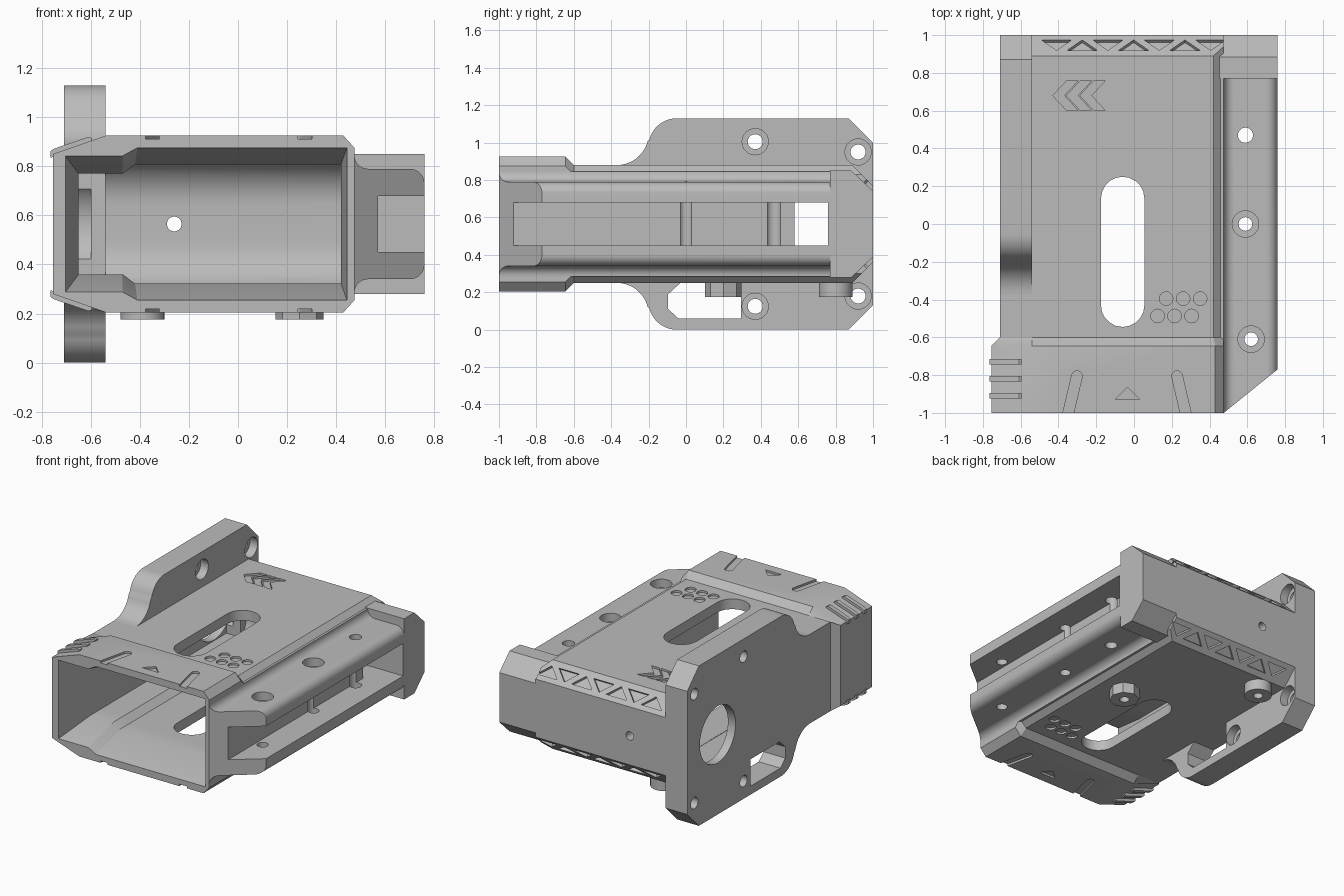
import bpy, bmesh, math
from mathutils import Vector, Matrix

cube = bpy.data.objects.get("Cube")
if cube:
    bpy.data.objects.remove(cube, do_unlink=True)

grey = bpy.data.materials.new("plain grey")
grey.use_nodes = True
grey.diffuse_color = (0.5, 0.5, 0.5, 1)
grey.node_tree.nodes["Principled BSDF"].inputs["Base Color"].default_value = (0.5, 0.5, 0.5, 1)

MID = 0.565  # height of the top/bottom symmetry plane


def flip(z):
    return 2 * MID - z


def loft(name, sections):
    """Closed solid through matching rings of 3D points."""
    bm = bmesh.new()
    rings = [[bm.verts.new(p) for p in s] for s in sections]
    n = len(rings[0])
    for a, b in zip(rings, rings[1:]):
        for i in range(n):
            bm.faces.new((a[i], a[(i + 1) % n], b[(i + 1) % n], b[i]))
    bm.faces.new(rings[0])
    bm.faces.new(rings[-1])
    bmesh.ops.recalc_face_normals(bm, faces=bm.faces)
    mesh = bpy.data.meshes.new(name)
    bm.to_mesh(mesh)
    bm.free()
    mesh.materials.append(grey)
    obj = bpy.data.objects.new(name, mesh)
    bpy.context.collection.objects.link(obj)
    return obj


def lift(pts, axis, h):
    k = "xyz".index(axis)
    return [tuple(p[:k]) + (h,) + tuple(p[k:]) for p in pts]


def prism(name, pts, axis, a, b):
    return loft(name, [lift(pts, axis, a), lift(pts, axis, b)])


def box(name, x, y, z):
    return prism(name, [(x[0], y[0]), (x[1], y[0]), (x[1], y[1]), (x[0], y[1])], "z", *z)


def arc(cx, cy, r, a, b, n=10):
    return [(cx + r * math.cos(math.radians(a + (b - a) * i / n)),
             cy + r * math.sin(math.radians(a + (b - a) * i / n))) for i in range(n + 1)]


def disc(cx, cy, r, n=32):
    return arc(cx, cy, r, 0, 360, n)[:-1]


def stadium(p, q, r):
    t = math.degrees(math.atan2(q[1] - p[1], q[0] - p[0]))
    return arc(*q, r, t - 90, t + 90) + arc(*p, r, t + 90, t + 270)


def mirrored(half):
    """Upper half profile plus its reflection below the middle."""
    return half + [(u, flip(v)) for u, v in reversed(half)]


def combine(obj, tools, op="DIFFERENCE"):
    for tool in tools:
        tool.hide_render = True
        mod = obj.modifiers.new("combine", "BOOLEAN")
        mod.operation, mod.solver, mod.object = op, "EXACT", tool
        graph = bpy.context.evaluated_depsgraph_get()
        mesh = bpy.data.meshes.new_from_object(obj.evaluated_get(graph))
        obj.modifiers.clear()
        obj.data = mesh
    return obj


cutters = []


def cutter(obj):
    cutters.append(obj)
    return obj


def engrave(pts, surface, depth=0.014, both=True):
    """Shallow pocket in the top surface and, optionally, the bottom."""
    out = [cutter(prism("pocket", pts, "z", surface - depth, surface + 0.05))]
    if both:
        out.append(cutter(prism("pocket", pts, "z", flip(surface) - 0.05, flip(surface) + depth)))
    return out


# Solid outer forms
body_ring = mirrored([(-0.71, 0.88), (-0.54, 0.88), (0.42, 0.88), (0.475, 0.83)])
collar_ring = mirrored([(-0.755, 0.85), (-0.54, 0.925), (0.43, 0.925), (0.475, 0.875)])
body = prism("main_body", body_ring, "y", -0.6, 1)
collar = loft("front_collar", [lift(collar_ring, "y", -1), lift(collar_ring, "y", -0.645),
                               lift(body_ring, "y", -0.6)])
rail_half = [(0.45, 0.845)] + arc(0.53, 0.845, 0.055, 180, 270) + arc(0.7, 0.73, 0.06, 90, 0)
rail = prism("side_rail", mirrored(rail_half), "y", -1, 0.8)
end_block = prism("rail_end_block", mirrored([(0.77, 0.85), (0.885, 0.85), (1, 0.74)]), "x", 0.44, 0.76)
plate_half = (arc(-0.37, 1.05, 0.17, -90, -15) + arc(-0.05, 0.98, 0.15, 165, 90)
              + [(0.87, 1.13), (1, 1.0)])
plate = prism("mounting_plate", mirrored(plate_half), "x", -0.71, -0.54)

# Inner cavity with a flared mouth and a rounded far end
mouth = mirrored([(-0.705, 0.845), (-0.47, 0.845), (-0.41, 0.878), (0.445, 0.878)])
inner = mirrored([(-0.65, 0.77), (-0.47, 0.77), (-0.42, 0.808), (0.42, 0.808)])
flare = cutter(loft("flare_cutter", [lift(mouth, "y", -1.01), lift(inner, "y", -0.72)]))
cavity = cutter(prism("cavity_cutter", inner, "y", -0.75, 0.95))
end_shape = cutter(prism("end_shape", mirrored([(-0.9, 0.83)] + arc(0.68, 0.645, 0.185, 90, 0)),
                         "x", -0.9, 0.9))
combine(cavity, [end_shape], "INTERSECT")

# Shared openings
window = cutter(box("window_cutter", (0.4, 0.65), (0.58, 0.76), (0.45, 0.68)))
port = cutter(prism("port_cutter", disc(0.66, MID, 0.2, 48), "x", -0.9, -0.6))
long_slot = cutter(prism("slot_cutter", stadium((-0.06, -0.43), (-0.06, 0.135), 0.115), "z", -0.1, 1.3))
rear_hole = cutter(prism("rear_hole_cutter", disc(-0.26, MID, 0.03), "y", 0.8, 1.1))

# Rear bevels
bevels = [cutter(prism("bevel_cutter", [(0.89, z0), (1.1, z1), (1.1, z0)], "x", -0.9, 0.9))
          for z0, z1 in ((0.88, 0.67), (0.25, 0.46))]

# Triangle pockets along the bevels
triangles = []
for i in range(7):
    s = 1 if i % 2 else -1
    flat = [(-0.08, -0.039 * s), (0.08, -0.039 * s), (0, 0.039 * s)]
    for side in (1, -1):
        tri = cutter(prism("triangle_cutter", flat, "z", -0.02, 0.04))
        turn = Matrix.Rotation(-math.pi / 4, 4, "X")
        tri.data.transform(Matrix.Translation((-0.41 + 0.136 * i, 0.947, 0.823)) @ turn)
        if side < 0:
            tri.data.transform(Matrix.Translation((0, 0, 2 * MID)) @ Matrix.Scale(-1, 4, Vector((0, 0, 1))))
            tri.data.flip_normals()
        triangles.append(tri)

# Dots and chevrons on the body
marks = []
for row, (x0, y0) in enumerate(((0.17, -0.395), (0.125, -0.487))):
    for i in range(3):
        marks += engrave(disc(x0 + 0.09 * i, y0, 0.036, 20), 0.88)
for i in range(3):
    x = -0.43 + 0.072 * i
    marks += engrave([(x, 0.68), (x + 0.075, 0.76), (x + 0.135, 0.76), (x + 0.06, 0.68),
                      (x + 0.135, 0.6), (x + 0.075, 0.6)], 0.88, both=False)
combine(body, bevels + [cavity, window, port, long_slot, rear_hole] + triangles + marks)

# Collar grooves and small triangle
collar_marks = engrave([(-0.1, -0.93), (0.03, -0.93), (-0.035, -0.865)], 0.925)
for end, tip in ((-0.36, -0.302), (0.285, 0.228)):
    collar_marks += engrave(stadium((end, -1.05), (tip, -0.805), 0.028), 0.925)
combine(collar, [flare, cavity] + collar_marks)

# Rail: slanted nose, side channel and screw holes
nose = cutter(prism("nose_cutter", [(0.475, -1), (0.9, -0.657), (0.9, -1.1), (0.475, -1.1)], "z", 0, 1.2))
channel = cutter(box("channel_cutter", (0.57, 0.9), (-1.1, 0.76), (0.45, 0.68)))
screws = []
for x, y, r in ((0.59, 0.47, 0.04), (0.59, 0, 0.036), (0.62, -0.61, 0.036)):
    screws.append(cutter(prism("screw_cutter", disc(x, y, r), "z", 0.2, 0.95)))
    if y < 0.4:
        screws.append(cutter(prism("counterbore_cutter", disc(x, y, 0.07), "z", 0.73, 0.95)))
combine(rail, [nose, channel, window] + screws)

# Plate: port, lower opening and countersunk bolt holes
opening = cutter(prism("opening_cutter", [(-0.095, 0.11), (-0.095, 0.19), (-0.03, 0.25), (0.295, 0.25),
                                          (0.295, 0.06), (-0.04, 0.06)], "x", -0.9, -0.4))
bolts = []
for y, z in ((0.37, 1.005), (0.92, 0.95)):
    for h in (z, flip(z)):
        bolts.append(cutter(prism("bolt_cutter", disc(y, h, 0.04), "x", -0.9, -0.4)))
        bolts.append(cutter(prism("counterbore_cutter", disc(y, h, 0.07), "x", -0.6, -0.4)))
inside = cutter(box("inside_cutter", (-0.65, -0.4), (-0.5, 0.8), (0.36, 0.77)))
combine(plate, [inside, port, opening] + bolts)

# Bosses under the body
bosses = [prism("octagon_boss", disc(0.25, 0.2, 0.098, 8), "z", 0.175, 0.27),
          prism("round_boss", disc(-0.39, 0.8, 0.09), "z", 0.175, 0.27)]
for boss, (x, y) in zip(bosses, ((0.25, 0.2), (-0.39, 0.8))):
    combine(boss, [cutter(prism("boss_hole_cutter", disc(x, y, 0.032), "z", 0.1, 0.24))])

# Grip ribs on the sloped collar corners
ribs = []
rib = [(-0.765, 0.862), (-0.75, 0.872), (-0.61, 0.92), (-0.595, 0.915), (-0.595, 0.89), (-0.765, 0.835)]
for y in (-0.73, -0.82, -0.91):
    for shape in (rib, [(x, flip(z)) for x, z in rib]):
        ribs.append(prism("grip_rib", shape, "y", y - 0.015, y + 0.015))

for c in cutters:
    bpy.data.objects.remove(c, do_unlink=True)

# Smooth curved walls, keep hard edges
bpy.ops.object.select_all(action="DESELECT")
for obj in [body, collar, rail, end_block, plate] + bosses + ribs:
    obj.select_set(True)
    bpy.context.view_layer.objects.active = obj
bpy.ops.object.shade_smooth_by_angle(angle=math.radians(30))
